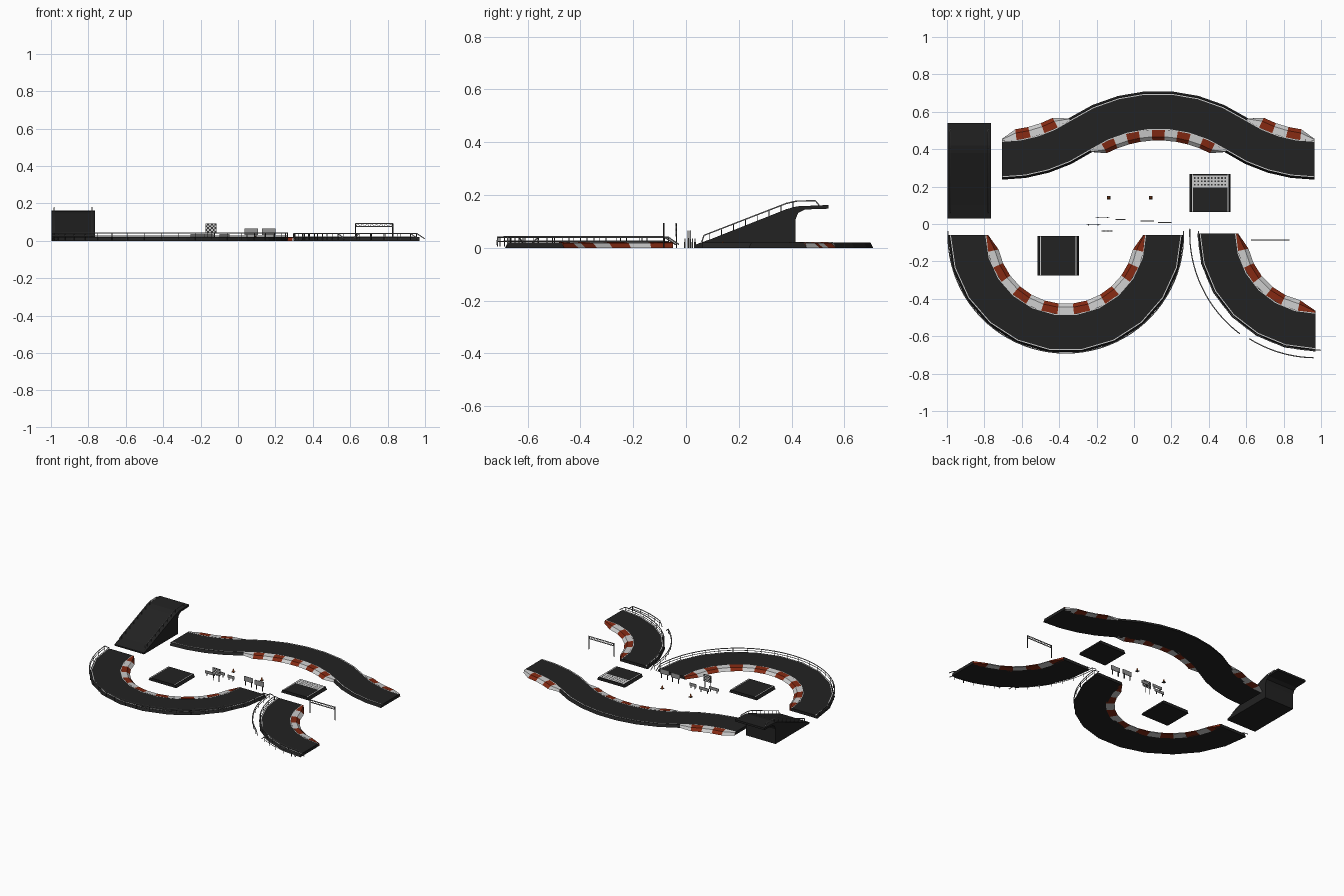
import bpy, bmesh, math
from mathutils import Vector

if "Cube" in bpy.data.objects:
    bpy.data.objects.remove(bpy.data.objects["Cube"])


def material(name, r, g, b):
    m = bpy.data.materials.new(name)
    m.use_nodes = True
    m.diffuse_color = (r, g, b, 1)
    m.node_tree.nodes["Principled BSDF"].inputs["Base Color"].default_value = (r, g, b, 1)
    return m


ASPHALT = material("asphalt", .016, .016, .016)
WHITE = material("white_paint", .6, .6, .6)
RED = material("kerb_red", .23, .022, .006)
METAL = material("rail_metal", .3, .3, .3)
DARK = material("dark_steel", .04, .04, .04)
ORANGE = material("cone_orange", .6, .12, .02)


def finish(name, bm, mats):
    bmesh.ops.recalc_face_normals(bm, faces=bm.faces)
    me = bpy.data.meshes.new(name)
    bm.to_mesh(me)
    bm.free()
    for m in mats:
        me.materials.append(m)
    ob = bpy.data.objects.new(name, me)
    bpy.context.collection.objects.link(ob)
    return ob


def box(name, lo, hi, mat):
    bm = bmesh.new()
    bmesh.ops.create_cube(bm, size=1)
    lo, hi = Vector(lo), Vector(hi)
    for v in bm.verts:
        v.co = (lo + hi) / 2 + v.co * (hi - lo)
    return finish(name, bm, [mat])


def pipe(name, pts, r, mat):
    cu = bpy.data.curves.new(name, "CURVE")
    cu.dimensions = "3D"
    cu.bevel_depth, cu.bevel_resolution, cu.use_fill_caps = r, 1, True
    sp = cu.splines.new("POLY")
    sp.points.add(len(pts) - 1)
    for p, co in zip(sp.points, pts):
        p.co = (*co, 1)
    cu.materials.append(mat)
    ob = bpy.data.objects.new(name, cu)
    bpy.context.collection.objects.link(ob)


def arc(cx, cy, r, a0, a1, n, flip=1):
    """Frames (position, sideways direction) along an arc."""
    out = []
    for i in range(n + 1):
        a = math.radians(a0 + (a1 - a0) * i / n)
        d = Vector((math.cos(a), math.sin(a)))
        out.append((Vector((cx, cy)) + d * r, d * flip))
    return out


def sweep(name, frames, section, mats, rule):
    """Skin a closed (offset, height) section along frames; rule(segment, strip) picks the colour."""
    bm = bmesh.new()
    rings = [[bm.verts.new((*(p + d * o), z)) for o, z in section(i)]
             for i, (p, d) in enumerate(frames)]
    n = len(rings[0])
    for i, (a, b) in enumerate(zip(rings, rings[1:])):
        for k in range(n):
            f = bm.faces.new((a[k], a[(k + 1) % n], b[(k + 1) % n], b[k]))
            f.material_index = rule(i, k)
    bm.faces.new(rings[0])
    bm.faces.new(rings[-1])
    return finish(name, bm, mats)


# Road slab: sloped shoulders and a thin painted line near each edge
ROAD = [(-.11, 0), (-.1, .02), (-.097, .02), (-.092, .02),
        (.092, .02), (.097, .02), (.1, .02), (.11, 0)]


def road(name, frames):
    sweep(name, frames, lambda i: ROAD, [ASPHALT, WHITE], lambda i, k: int(k in (2, 4)))


# Striped kerb along one edge, tapering at both ends
def kerb(name, frames, side, first):
    last = len(frames) - 1

    def section(i):
        w = .15 if i in (0, last) else 1
        return [(side * .098, 0), (side * .098, .021),
                (side * (.1 + .035 * w), .018), (side * (.1 + .055 * w), 0)]
    sweep(name, frames, section, [RED, WHITE], lambda i, k: (i + first) % 2)


# Guard rail: two bars with turned-down ends on regular posts
def guard_rail(name, frames, top):
    pts = [p for p, d in frames]
    ends = [(*pts[0], .012)], [(*pts[-1], .012)]
    inner = pts[1:-1]
    pipe(name + "_top", ends[0] + [(*p, top) for p in inner] + ends[1], .003, METAL)
    pipe(name + "_lower", [(*p, top - .016) for p in inner], .002, METAL)
    for i, p in enumerate(inner[::2]):
        pipe(f"{name}_post_{i}", [(*p, .005), (*p, top)], .002, DARK)


# Hairpin
hx, hy, mid = -.365, -.06, .522
road("hairpin_road", arc(hx, hy, mid, 180, 360, 11))
kerb("hairpin_kerb", arc(hx, hy, mid, 180, 360, 15), -1, 0)
guard_rail("hairpin_rail", arc(hx, hy, .63, 178, 362, 44), .042)

# Quarter bend with edge rail and detached outer barriers
qx, qy = .97, -.05
road("bend_road", arc(qx, qy, mid, 180, 270, 6))
kerb("bend_kerb", arc(qx, qy, mid, 180, 270, 7), -1, 0)
guard_rail("bend_rail", arc(qx, qy, .625, 179, 272.5, 24), .04)
guard_rail("outer_barrier_a", arc(qx, qy, .672, 178, 233, 16), .04)
guard_rail("outer_barrier_b", arc(qx, qy, .665, 238, 269, 10), .04)

# Chicane: three tangent arcs
cx, r, t = .13, .747, 34
left = (cx - .835, .347 + r, r, 270, 270 + t)
crest = (cx, .602 - r, r, 90 + t, 90 - t)
right = (cx + .835, .347 + r, r, 270 - t, 270)
road("chicane_road", arc(*left, 4, -1) + arc(*crest, 7)[1:] + arc(*right, 4, -1)[1:])
kerb("chicane_left_kerb", arc(*left, 5, -1), 1, 1)
kerb("chicane_crest_kerb", arc(*crest, 11), -1, 1)
kerb("chicane_right_kerb", arc(*right, 5, -1), 1, 1)

# Jump ramp: side profile extruded across, with overhanging deck
profile = [(.03, 0), (.03, .01), (.1, .035), (.38, .146), (.42, .157), (.54, .162), (.54, .148),
           (.45, .145), (.425, .132), (.414, .105), (.414, 0)]
ends = [(Vector((x, 0)), Vector((0, 1))) for x in (-.998, -.765)]
sweep("ramp", ends, lambda i: profile, [ASPHALT], lambda i, k: 0)
for side, x in (("left", -.78), ("right", -.983)):
    line = [(x, .06, .022), (x, .068, .047), (x, .38, .168), (x, .42, .177),
            (x, .49, .178), (x, .505, .16)]
    pipe(f"ramp_{side}_rail", line, .003, METAL)
    for i in range(8):
        y = .09 + .045 * i
        z = .035 + (y - .1) * .396
        pipe(f"ramp_{side}_post_{i}", [(x, y, z - .005), (x, y, z + .021)], .002, DARK)


# Straight tiles, with sloped shoulders
def tile(name, x, y0, y1):
    road(name, [(Vector((x, y)), Vector((1, 0))) for y in (y0, y1)])


tile("straight_tile", -.405, -.275, -.065)
tile("start_tile", .407, .063, .267)


# Chequered plates made from a coloured grid
def chequer(name, nx, ny, w, h, place, rule):
    bm = bmesh.new()
    bmesh.ops.create_grid(bm, x_segments=nx, y_segments=ny, size=.5)
    for f in bm.faces:
        c = f.calc_center_median()
        f.material_index = rule(int((c.x + .5) * nx), int((c.y + .5) * ny))
    for v in bm.verts:
        v.co = place(v.co.x * w, v.co.y * h)
    return finish(name, bm, [WHITE, DARK])


chequer("start_line", 21, 7, .19, .065, lambda u, v: (.407 + u, .228 + v, .0215),
        lambda i, j: i % 2 * (j % 2))
flag = chequer("chequered_sign", 6, 5, .06, .05, lambda u, v: (-.145 + u, -.04, .068 + v),
               lambda i, j: (i + j) % 2)
flag.modifiers.new("thickness", "SOLIDIFY").thickness = .004
for x in (-.165, -.125):
    pipe("sign_post", [(x, -.036, 0), (x, -.036, .092)], .002, DARK)


# Trackside boards on two legs
def board(name, x0, x1, y, z0, z1, mat):
    box(name, (x0, y - .002, z0), (x1, y + .002, z1), mat)
    for x in (x0 + .012, x1 - .012):
        box(name + "_leg", (x - .002, y - .003, 0), (x + .002, y + .003, z0 + .005), DARK)


board("billboard_a", .036, .108, .016, .032, .066, METAL)
board("billboard_b", .128, .2, .008, .032, .066, METAL)
for i, (x0, x1, y) in enumerate([(-.255, -.18, -.004), (-.205, -.13, .034), (-.1, -.045, .024)]):
    board(f"barrier_{i}", x0, x1, y, .016, .036, METAL)

# Traffic cones
for x in (-.135, .09):
    bm = bmesh.new()
    bmesh.ops.create_cone(bm, cap_ends=True, segments=8, radius1=.008, radius2=.002, depth=.022)
    bmesh.ops.translate(bm, verts=bm.verts, vec=(x, .14, .013))
    finish("traffic_cone", bm, [ORANGE])
    box("cone_base", (x - .01, .13, 0), (x + .01, .15, .003), DARK)

# Overhead gantry: two poles and a lattice beam
gx0, gx1, gy = .628, .828, -.085
for x in (gx0, gx1):
    pipe("gantry_pole", [(x, gy, 0), (x, gy, .094)], .0035, DARK)
for z in (.076, .092):
    pipe("gantry_bar", [(gx0, gy, z), (gx1, gy, z)], .003, METAL)
zigzag = [(gx0 + (gx1 - gx0) * i / 16, gy, .092 if i % 2 else .076) for i in range(17)]
pipe("gantry_lattice", zigzag, .002, METAL)
